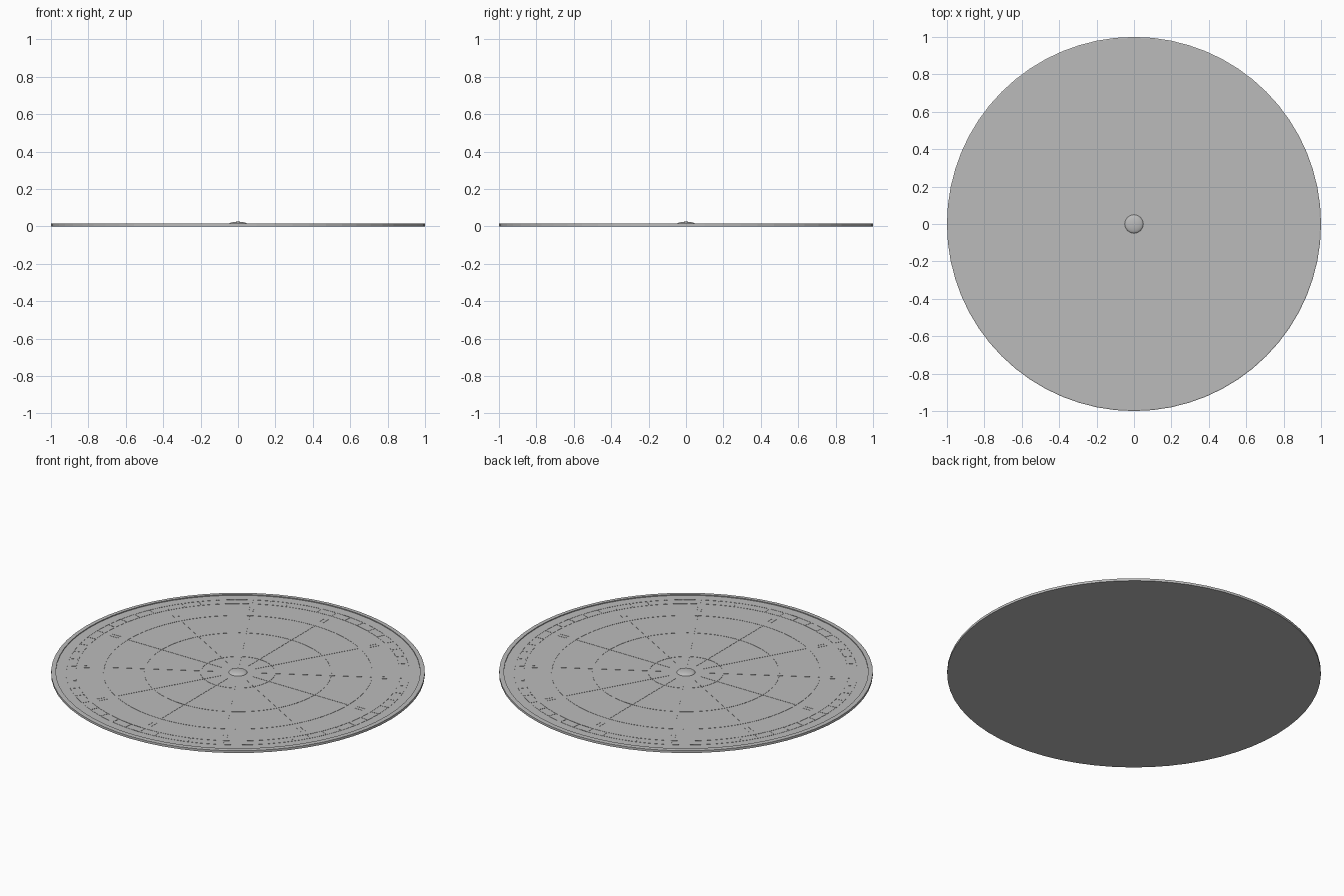
import bpy, bmesh
from math import pi, sin, cos
from mathutils import Matrix

cube = bpy.data.objects.get("Cube")
if cube:
    bpy.data.objects.remove(cube)

SIDES = 64
TOP = 0.011          # height of the dial face
RAISE = 0.0012       # relief of the markings


def make_material(name, value):
    mat = bpy.data.materials.new(name)
    mat.use_nodes = True
    colour = (value, value, value, 1)
    mat.diffuse_color = colour
    mat.node_tree.nodes["Principled BSDF"].inputs["Base Color"].default_value = colour
    return mat


grey = make_material("plain grey", 0.5)


def finish(bm, name, smooth=False):
    bmesh.ops.remove_doubles(bm, verts=bm.verts, dist=1e-6)
    bmesh.ops.recalc_face_normals(bm, faces=bm.faces)
    mesh = bpy.data.meshes.new(name)
    bm.to_mesh(mesh)
    bm.free()
    mesh.materials.append(grey)
    obj = bpy.data.objects.new(name, mesh)
    bpy.context.collection.objects.link(obj)
    if smooth:
        mesh.shade_smooth()
    return obj


def lathe(bm, profile, sides=SIDES, closed=False):
    """Turn (radius, height) points about the z axis."""
    verts = [bm.verts.new((r, 0, z)) for r, z in profile]
    pairs = list(zip(verts, verts[1:]))
    if closed:
        pairs.append((verts[-1], verts[0]))
    edges = [bm.edges.new(p) for p in pairs]
    bmesh.ops.spin(bm, geom=verts + edges, cent=(0, 0, 0), axis=(0, 0, 1),
                   angle=2 * pi, steps=sides, use_merge=True)


def bar(bm, radius, angle, length, width, shift=0):
    """Low raised bar lying along a radius."""
    place = (Matrix.Rotation(angle, 4, "Z")
             @ Matrix.Translation((radius, shift, TOP + RAISE / 2))
             @ Matrix.Diagonal((length, width, RAISE, 1)))
    bmesh.ops.create_cube(bm, size=1, matrix=place)


# Dial plate with a slightly raised rim
bm = bmesh.new()
lathe(bm, [(0, 0), (1, 0), (1, 0.014), (0.995, 0.016),
           (0.975, 0.016), (0.975, TOP), (0, TOP)])
finish(bm, "dial_plate")

# Thin concentric rings
bm = bmesh.new()
for r in (0.2, 0.5, 0.72, 0.87, 0.92):
    lathe(bm, [(r - 0.002, TOP), (r - 0.002, TOP + RAISE),
               (r + 0.002, TOP + RAISE), (r + 0.002, TOP)], closed=True)
finish(bm, "dial_rings")

# Twelve spokes with paired hour blocks
bm = bmesh.new()
for i in range(12):
    a = i * pi / 6
    bar(bm, 0.41, a, 0.62, 0.003)
    for side in (-1, 1):
        bar(bm, 0.8, a, 0.05, 0.006, side * 0.012)
finish(bm, "hour_marks")

# Fine divisions around the edge
bm = bmesh.new()
for i in range(60):
    bar(bm, 0.895, i * pi / 30, 0.05, 0.004)
finish(bm, "minute_marks")

# Shallow domed centre cap
bm = bmesh.new()
steps = 8
lathe(bm, [(0.05 * cos(t), TOP - 0.001 + 0.015 * sin(t))
           for t in (i * pi / 2 / steps for i in range(steps + 1))], sides=32)
finish(bm, "centre_cap", smooth=True)
